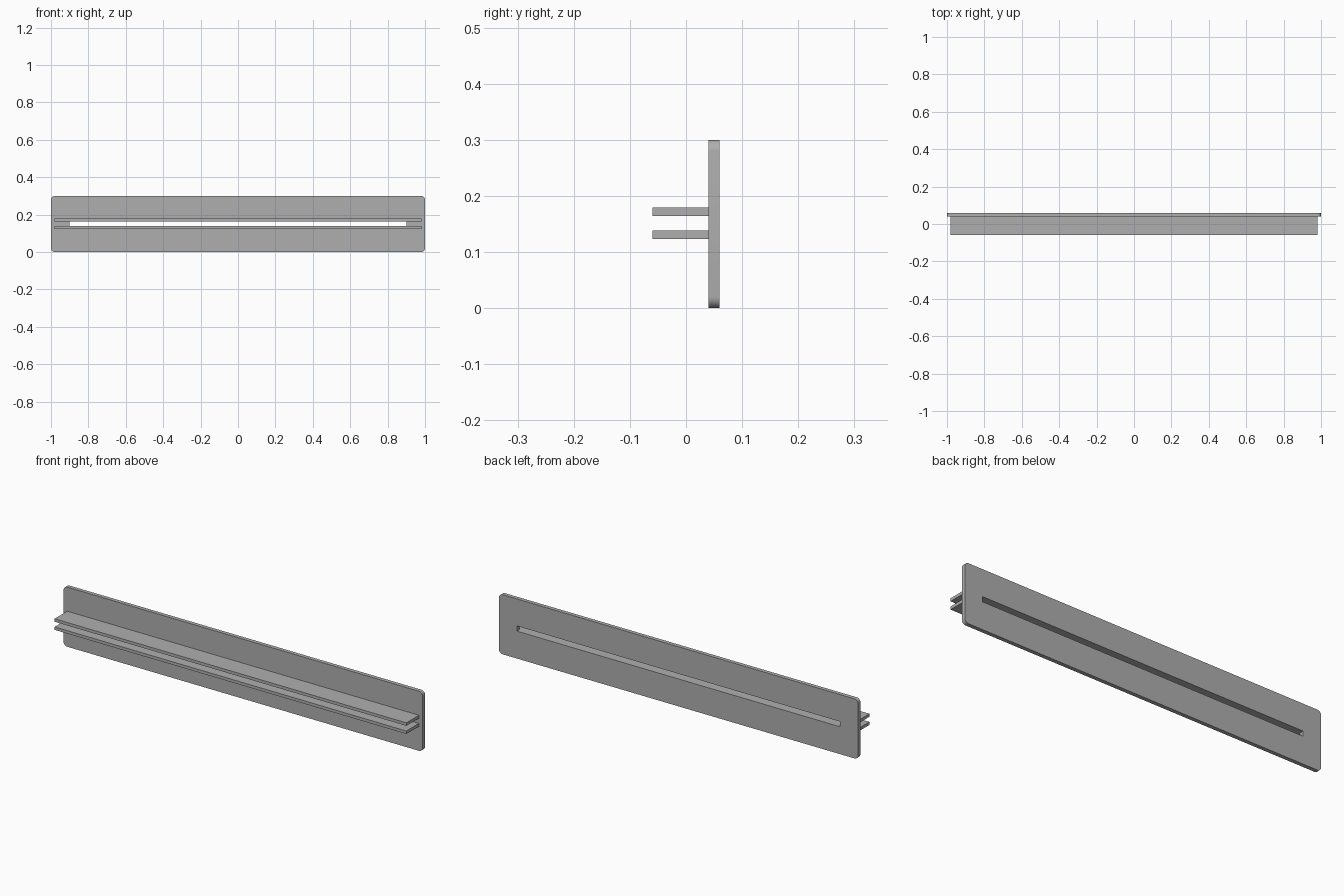
import bpy, bmesh, math
from mathutils import Vector

cube = bpy.data.objects.get("Cube")
if cube:
    bpy.data.objects.remove(cube, do_unlink=True)

grey = bpy.data.materials.new("plain grey")
grey.use_nodes = True
colour = (0.43, 0.43, 0.43, 1)
grey.diffuse_color = colour
grey.node_tree.nodes["Principled BSDF"].inputs["Base Color"].default_value = colour

MID_Z = 0.151      # centre height of the slot and flanges
GAP = 0.026        # slot height, equal to the gap between flanges
THICK = 0.015      # flange thickness
BACK, FACE, FRONT = 0.06, 0.04, -0.06


def finish(bm, name):
    bmesh.ops.recalc_face_normals(bm, faces=bm.faces)
    mesh = bpy.data.meshes.new(name)
    bm.to_mesh(mesh)
    bm.free()
    mesh.materials.append(grey)
    obj = bpy.data.objects.new(name, mesh)
    bpy.context.collection.objects.link(obj)
    return obj


def rounded_rect(half_x, z0, z1, radius=0, steps=6):
    """Closed outline in the XZ plane, with optional round corners."""
    corners = [(1, z1 - radius, 0), (-1, z1 - radius, 1),
               (-1, z0 + radius, 2), (1, z0 + radius, 3)]
    points = []
    for side, z, quarter in corners:
        for i in range(steps + 1 if radius else 1):
            a = math.pi / 2 * (quarter + i / steps)
            points.append((side * (half_x - radius) + radius * math.cos(a),
                           z + radius * math.sin(a)))
    return points


# Face plate: rounded outline with a long slot cut through it
bm = bmesh.new()
edges = []
for outline in (rounded_rect(1, 0, 0.3, 0.02),
                rounded_rect(0.9, MID_Z - GAP / 2, MID_Z + GAP / 2)):
    verts = [bm.verts.new((x, FACE, z)) for x, z in outline]
    edges += [bm.edges.new((v, verts[i - 1])) for i, v in enumerate(verts)]
bmesh.ops.triangle_fill(bm, edges=edges, use_beauty=True)
result = bmesh.ops.extrude_face_region(bm, geom=bm.faces[:], use_keep_orig=True)
moved = [g for g in result["geom"] if isinstance(g, bmesh.types.BMVert)]
bmesh.ops.translate(bm, verts=moved, vec=Vector((0, BACK - FACE, 0)))
plate = finish(bm, "face_plate")
bpy.context.view_layer.objects.active = plate
plate.select_set(True)
bpy.ops.object.shade_smooth_by_angle(angle=math.radians(30))
plate.select_set(False)

# Two flanges guiding the slot
for name, side in (("upper_flange", 1), ("lower_flange", -1)):
    bm = bmesh.new()
    bmesh.ops.create_cube(bm, size=1)
    bmesh.ops.scale(bm, verts=bm.verts, vec=(1.96, FACE - FRONT, THICK))
    bmesh.ops.translate(bm, verts=bm.verts, vec=(
        0, (FACE + FRONT) / 2, MID_Z + side * (GAP + THICK) / 2))
    finish(bm, name)
